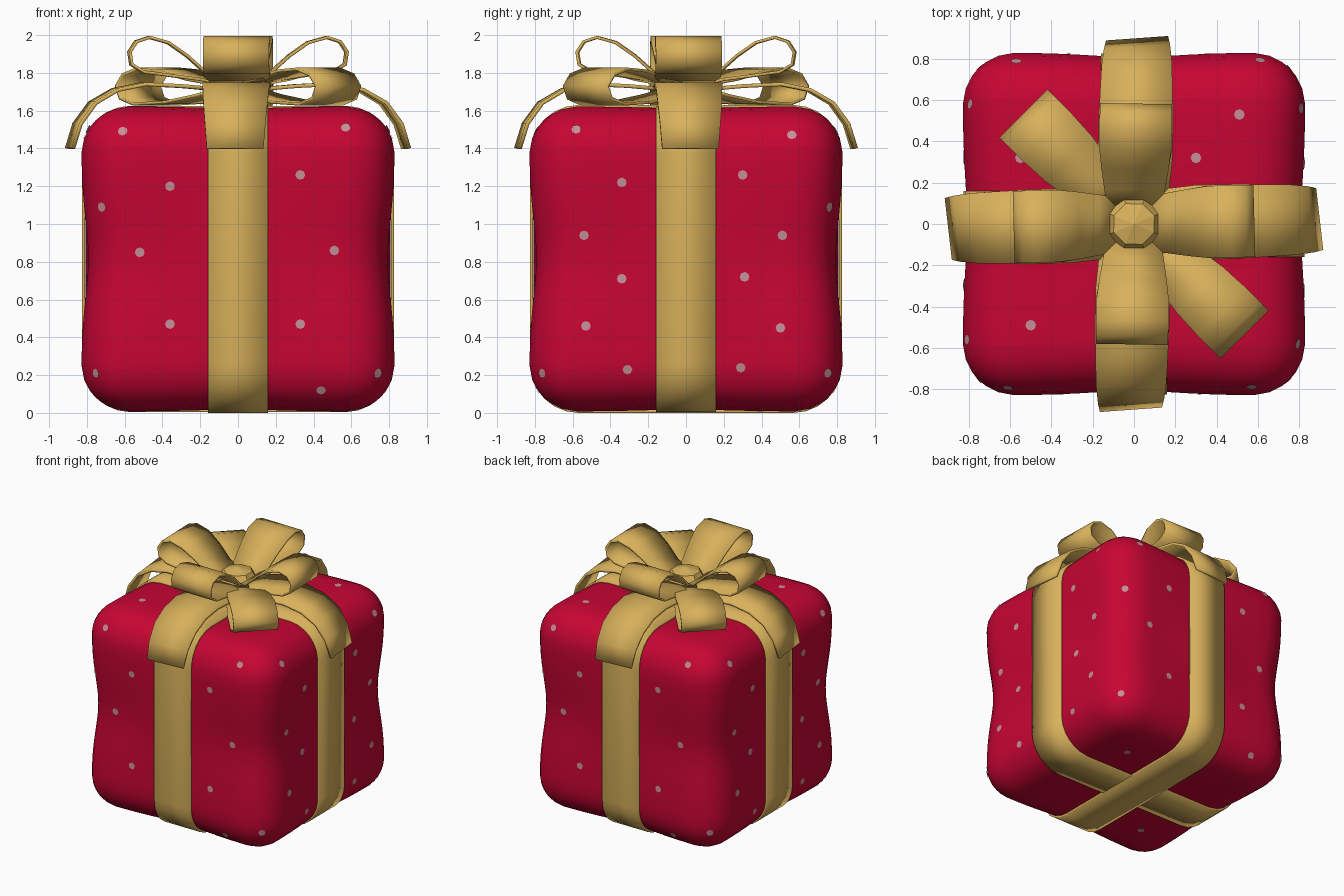
import bpy, bmesh, math
from mathutils import Vector, Matrix
from mathutils.bvhtree import BVHTree

cube = bpy.data.objects.get("Cube")
if cube:
    bpy.data.objects.remove(cube, do_unlink=True)


def material(name, rgb):
    m = bpy.data.materials.new(name)
    m.use_nodes = True
    m.diffuse_color = (*rgb, 1)
    m.node_tree.nodes["Principled BSDF"].inputs["Base Color"].default_value = (*rgb, 1)
    return m


RED = material("wrapping red", (0.57, 0.0015, 0.033))
GOLD = material("ribbon gold", (0.69, 0.44, 0.105))
PINK = material("dot pink", (0.55, 0.28, 0.31))


def add_object(name, bm, mat, angle=None):
    mesh = bpy.data.meshes.new(name)
    bm.to_mesh(mesh)
    bm.free()
    mesh.materials.append(mat)
    ob = bpy.data.objects.new(name, mesh)
    bpy.context.collection.objects.link(ob)
    if angle:
        bpy.ops.object.select_all(action='DESELECT')
        ob.select_set(True)
        bpy.context.view_layer.objects.active = ob
        bpy.ops.object.shade_smooth_by_angle(angle=math.radians(angle))
    return ob


# Soft box: rounded corners, pinched inwards where the ribbon pulls it tight
HALF = Vector((0.83, 0.83, 0.807))
MID_Z = 0.815


def squeeze(t):
    return math.exp(-(t / 0.36) ** 2)


def box_point(p, radius=0.31):
    lim = 1 - radius
    core = Vector([max(-lim, min(lim, c)) for c in p])
    q = core + (p - core).normalized() * radius
    gx, gy, gz = (squeeze(c) for c in q)
    # The upright edges are drawn in more than the face centres
    pinch = (0.045 * gz * (1 - gy) + 0.026 * gy,
             0.045 * gz * (1 - gx) + 0.026 * gx,
             0.012 * max(gx, gy))
    out = Vector([q[i] * HALF[i] * (1 - pinch[i]) for i in range(3)])
    out.z += MID_Z
    return out


bm = bmesh.new()
bmesh.ops.create_cube(bm, size=2)
bmesh.ops.subdivide_edges(bm, edges=bm.edges[:], cuts=19, use_grid_fill=True)
for v in bm.verts:
    v.co = box_point(v.co.copy())
bm.normal_update()
box_tree = BVHTree.FromBMesh(bm)
add_object("gift_box", bm, RED, 40)


# Ribbon strip: a path of (outward, height) points swept sideways
def strip(name, path, widths, turn, closed=False, skew=0, thickness=0.016):
    bm = bmesh.new()
    rot = Matrix.Rotation(math.radians(turn), 3, 'Z')
    rows = []
    for (r, z), w in zip(path, widths):
        rows.append([bm.verts.new(rot @ Vector((r - skew * r * s * w, s * w, z)))
                     for s in (-1, 1)])
    count = len(rows)
    for i in range(count if closed else count - 1):
        a, b = rows[i], rows[(i + 1) % count]
        bm.faces.new((a[0], b[0], b[1], a[1]))
    ob = add_object(name, bm, GOLD, 25)
    mod = ob.modifiers.new("thickness", 'SOLIDIFY')
    mod.thickness = thickness
    mod.offset = 0
    return ob


# Two bands wrapped around the box, one lying just over the other
def band_path(hz, hx=0.818, radius=0.25, steps=6):
    pts = []
    for corner, (sx, sz) in enumerate([(1, 1), (-1, 1), (-1, -1), (1, -1)]):
        for k in range(steps + 1):
            a = math.radians(90 * (corner + k / steps))
            pts.append((sx * (hx - radius) + radius * math.cos(a),
                        MID_Z + sz * (hz - radius) + radius * math.sin(a)))
    return pts


for name, turn, hz in (("band_side_to_side", 0, 0.803), ("band_front_to_back", 90, 0.807)):
    path = band_path(hz)
    strip(name, path, [0.16] * len(path), turn, closed=True)

# Bow: four hanging tails and four upper loops
TAIL = [(0.08, 1.71), (0.3, 1.73), (0.5, 1.74), (0.65, 1.71),
        (0.77, 1.64), (0.85, 1.53), (0.89, 1.4)]
LOOP = [(0.08, 1.75), (0.17, 1.8), (0.27, 1.89), (0.37, 1.96), (0.47, 1.988),
        (0.54, 1.965), (0.575, 1.91), (0.565, 1.845), (0.5, 1.805),
        (0.35, 1.785), (0.2, 1.765), (0.08, 1.735)]
SIDE_LOOP = [(0.08, 1.74), (0.25, 1.765), (0.45, 1.81), (0.6, 1.82), (0.7, 1.79),
             (0.75, 1.73), (0.72, 1.665), (0.62, 1.635), (0.4, 1.645),
             (0.2, 1.68), (0.08, 1.71)]


def tapered(path, inner, outer, reach):
    return [inner + (outer - inner) * min(1, r / reach) for r, z in path]


for turn, side in ((1.5, "left"), (89, "back"), (181.5, "right"), (269, "front")):
    strip("bow_tail_" + side, TAIL, [0.16, 0.18, 0.18, 0.175, 0.17, 0.16, 0.15],
          turn, skew=0.1, thickness=0.02)
    strip("bow_loop_" + side, LOOP, tapered(LOOP, 0.12, 0.175, 0.35), turn)

# Two lower loops on one diagonal
for turn, side in ((135, "back_right"), (315, "front_left")):
    strip("bow_side_loop_" + side, SIDE_LOOP, tapered(SIDE_LOOP, 0.09, 0.165, 0.5), turn)

# Faceted knot
bm = bmesh.new()
bmesh.ops.create_uvsphere(bm, u_segments=8, v_segments=4, radius=1,
                          matrix=Matrix.Translation((0, 0, 1.74))
                          @ Matrix.Rotation(0.39, 4, 'Z')
                          @ Matrix.Diagonal((0.15, 0.15, 0.1, 1)))
add_object("bow_knot", bm, GOLD)

# Dots laid on the wrapping, as (across, up) on each side
FRONT = [(-.61, 1.49), (-.36, 1.2), (-.52, .85), (-.36, .47), (-.75, .21), (-.72, 1.09),
         (.57, 1.51), (.33, 1.26), (.51, .86), (.33, .47), (.44, .12), (.74, .21)]
SIDE = [(-.58, 1.5), (-.34, 1.22), (-.54, .94), (-.34, .71), (-.53, .46), (-.31, .23),
        (.56, 1.47), (.3, 1.26), (.51, .94), (.31, .72), (.5, .45), (.29, .24)]
TOP = [(.51, .53), (.3, .32), (-.5, -.49), (-.55, .32)]
UNDER = [(.4, .4), (-.4, -.4)]

bm = bmesh.new()


def add_disc(centre, normal, radius):
    turn = normal.to_track_quat('Z', 'Y').to_matrix().to_4x4()
    bmesh.ops.create_circle(bm, cap_ends=True, segments=8, radius=radius,
                            matrix=Matrix.Translation(centre) @ turn)


def add_dot(start, direction):
    hit, normal, _, _ = box_tree.ray_cast(start, direction)
    if hit is not None:
        add_disc(hit + normal * 0.004, normal, 0.026)


for turn, dots in ((0, FRONT), (90, SIDE), (180, FRONT), (270, SIDE)):
    rot = Matrix.Rotation(math.radians(turn), 3, 'Z')
    for across, up in dots:
        add_dot(rot @ Vector((across, -2, up)), rot @ Vector((0, 1, 0)))
for x, y in TOP:
    add_dot(Vector((x, y, 3)), Vector((0, 0, -1)))
for x, y in UNDER:
    add_dot(Vector((x, y, -1)), Vector((0, 0, 1)))
add_object("wrapping_dots", bm, PINK)

# One larger dot on the floor of the front and back loops
bm = bmesh.new()
for side in (-1, 1):
    add_disc(Vector((0, side * 0.46, 1.813)), Vector((0, -side * 0.13, 1)), 0.04)
add_object("loop_dots", bm, PINK)
